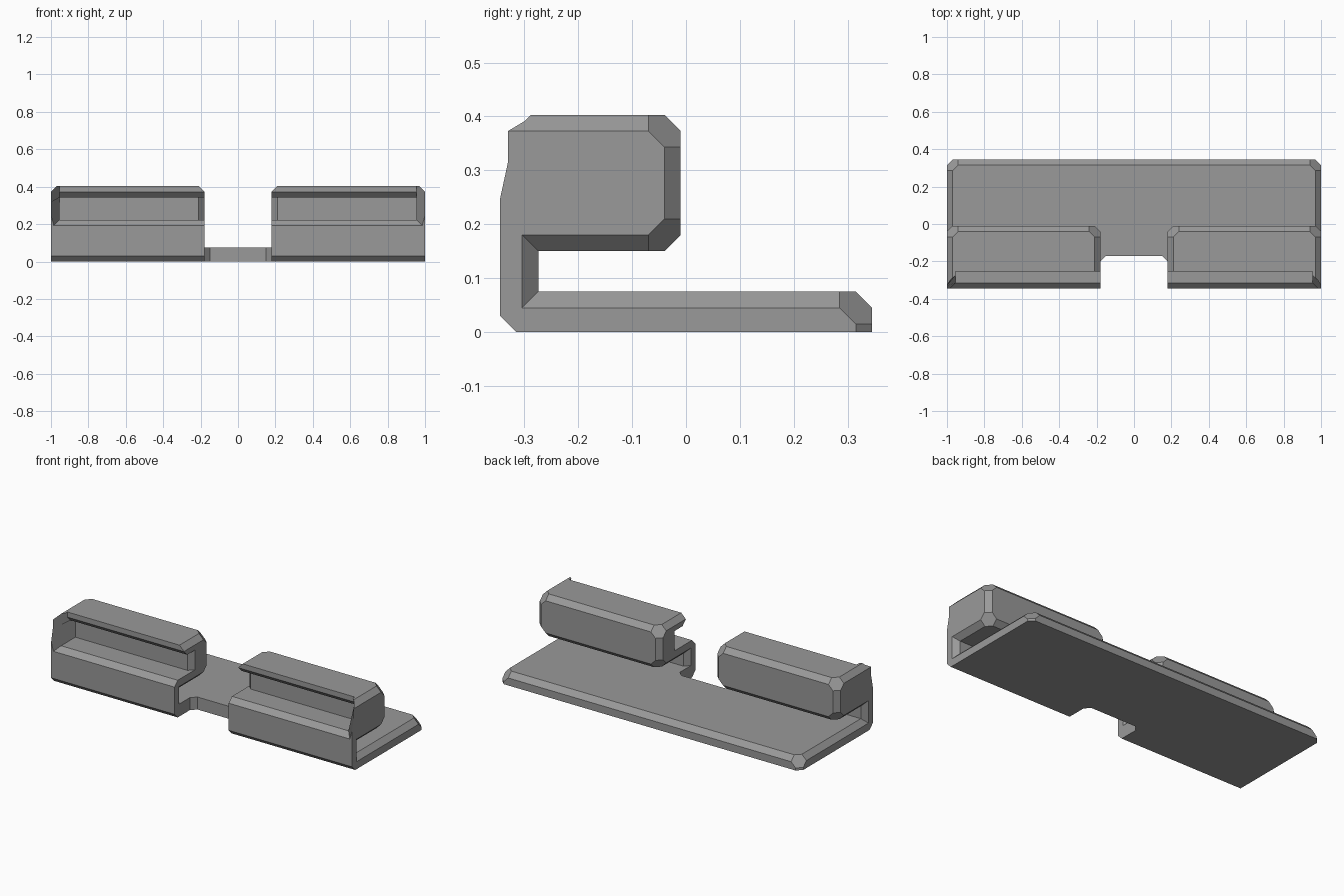
import bpy, bmesh
from mathutils import Vector

if "Cube" in bpy.data.objects:
    bpy.data.objects.remove(bpy.data.objects["Cube"])

C = 0.03  # chamfer size used on every edge

grey = bpy.data.materials.new("plain grey")
grey.diffuse_color = (0.32, 0.32, 0.32, 1)
grey.use_nodes = True
grey.node_tree.nodes["Principled BSDF"].inputs["Base Color"].default_value = grey.diffuse_color


def make_object(name, bm):
    bmesh.ops.recalc_face_normals(bm, faces=bm.faces)
    mesh = bpy.data.meshes.new(name)
    bm.to_mesh(mesh)
    bm.free()
    ob = bpy.data.objects.new(name, mesh)
    bpy.context.collection.objects.link(ob)
    mesh.materials.append(grey)
    return ob


def block(name, lo, hi, cuts=()):
    """Box whose edges and corners named by direction, such as (1, 1, 0), are planed off."""
    bm = bmesh.new()
    bmesh.ops.create_cube(bm, size=1)
    lo, hi = Vector(lo), Vector(hi)
    for v in bm.verts:
        v.co = Vector([lo[i] + (v.co[i] + 0.5) * (hi[i] - lo[i]) for i in range(3)])
    for d in cuts:
        d = Vector(d)
        corner = Vector([hi[i] if d[i] > 0 else lo[i] for i in range(3)])
        depth = C if d.length_squared < 2.5 else 3 * C
        n = d.normalized()
        bmesh.ops.bisect_plane(bm, geom=bm.verts[:] + bm.edges[:] + bm.faces[:],
                               plane_co=corner - n * (depth / d.length),
                               plane_no=n, clear_outer=True)
        rim = [e for e in bm.edges if e.is_boundary]
        bmesh.ops.holes_fill(bm, edges=rim, sides=0)
    return make_object(name, bm)


def prism(name, start, end):
    """Join two matching outlines into a closed solid."""
    bm = bmesh.new()
    a = [bm.verts.new(p) for p in start]
    b = [bm.verts.new(p) for p in end]
    bm.faces.new(a)
    bm.faces.new(b[::-1])
    for i in range(len(a)):
        j = (i + 1) % len(a)
        bm.faces.new((a[j], a[i], b[i], b[j]))
    return make_object(name, bm)


def combine(target, tool, operation):
    """Apply a boolean and discard the tool."""
    tool.hide_render = True
    mod = target.modifiers.new("combine", 'BOOLEAN')
    mod.operation, mod.solver, mod.object = operation, 'EXACT', tool
    deps = bpy.context.evaluated_depsgraph_get()
    deps.update()
    mesh = bpy.data.meshes.new_from_object(target.evaluated_get(deps))
    target.modifiers.clear()
    target.data = mesh
    bpy.data.objects.remove(tool)


# Base plate with chamfered rim and central front notch
body = block("clip_body", (-1, -0.345, 0), (1, 0.345, 0.075),
             [(0, 1, 1), (1, 0, 1), (-1, 0, 1), (1, 1, 0), (-1, 1, 0),
              (1, 1, 1), (-1, 1, 1), (0, -1, -1)])
notch = [(-0.18, -0.5), (0.18, -0.5), (0.18, -0.2), (0.15, -0.17), (-0.15, -0.17), (-0.18, -0.2)]
combine(body, prism("notch_cutter", [(x, y, -0.1) for x, y in notch],
                    [(x, y, 0.2) for x, y in notch]), 'DIFFERENCE')


def make_hook():
    # Overhanging block
    hook = block("hook", (0.18, -0.345, 0.15), (1, -0.01, 0.403),
                 [(sx, 0, sz) for sx in (1, -1) for sz in (1, -1)]
                 + [(1, 1, 0), (-1, 1, 0), (0, 1, 1), (0, 1, -1), (0, -1, 1)]
                 + [(sx, 1, sz) for sx in (1, -1) for sz in (1, -1)])
    # Front riser joining block to base
    combine(hook, block("riser", (0.18, -0.345, 0), (1, -0.274, 0.19),
                        [(1, 1, 0), (-1, 1, 0), (0, -1, -1)]), 'UNION')
    # Front recess with ledge and lip, open at the inner end
    outline = [(-0.405, 0.133), (-0.315, 0.223), (-0.18, 0.223), (-0.18, 0.342),
               (-0.225, 0.342), (-0.255, 0.372), (-0.255, 0.5), (-0.405, 0.5)]
    combine(hook, prism("recess_cutter", [(0.1, y, z) for y, z in outline],
                        [(0.955 + max(0, -0.315 - y), y, z) for y, z in outline]), 'DIFFERENCE')
    # Chamfer on the inner edge of the recess wall
    tri = [(0.16, -0.2), (0.23, -0.2), (0.16, -0.13)]
    combine(hook, prism("edge_cutter", [(x, y, 0.223) for x, y in tri],
                        [(x, y, 0.342) for x, y in tri]), 'DIFFERENCE')
    return hook


# Mirrored pair of hooks joined to the base
for side in (1, -1):
    hook = make_hook()
    if side < 0:
        for v in hook.data.vertices:
            v.co.x = -v.co.x
        hook.data.flip_normals()
    combine(body, hook, 'UNION')

body.data.materials.clear()
body.data.materials.append(grey)
for p in body.data.polygons:
    p.material_index = 0
    p.use_smooth = False
